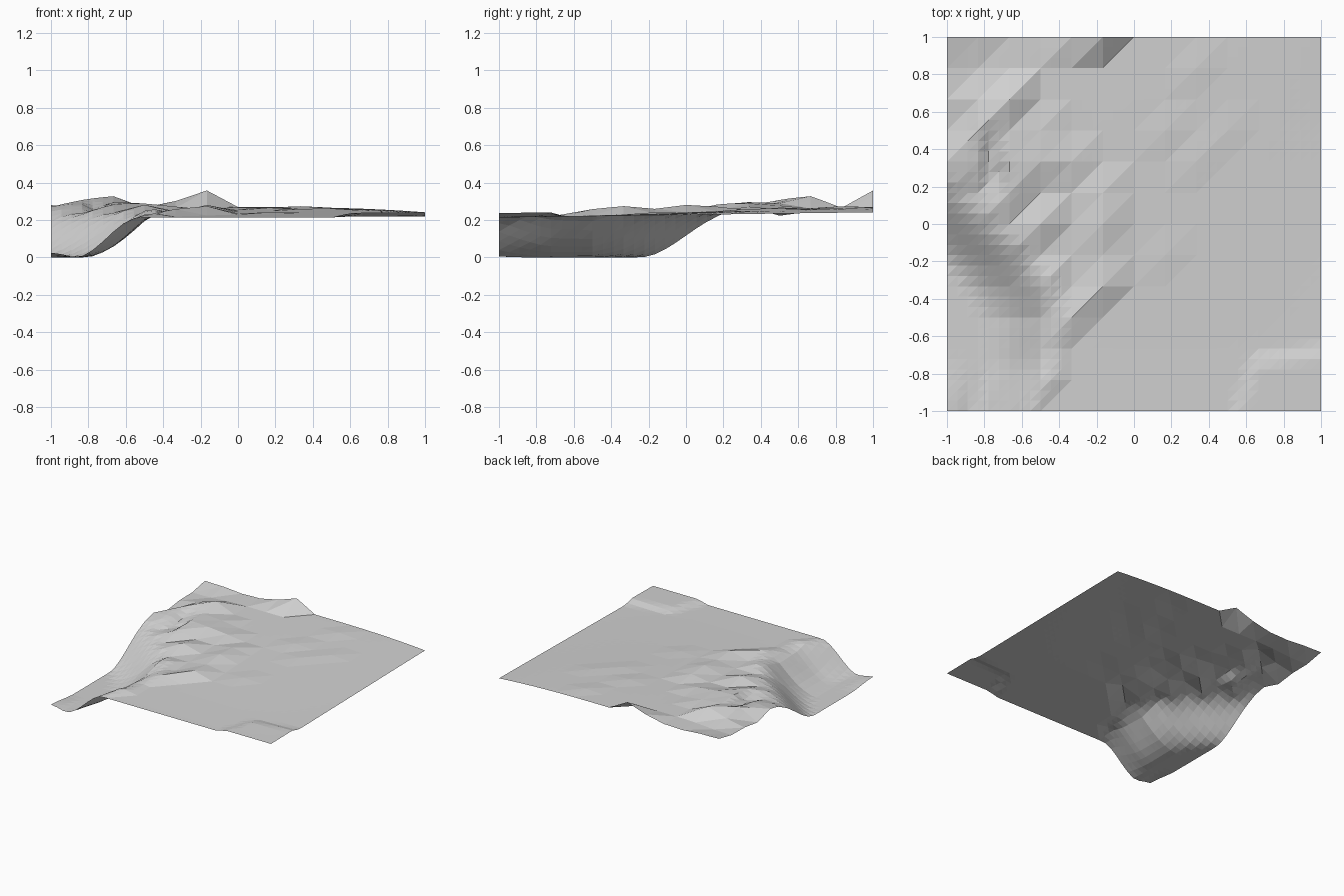
import bpy, bmesh

if "Cube" in bpy.data.objects:
    bpy.data.objects.remove(bpy.data.objects["Cube"])

N = 36            # fine cells per side
C = 1 / 6         # coarse terrain cell


def smooth(t):
    t = max(0.0, min(1.0, t))
    return t * t * (3 - 2 * t)


def interp(pts, v):
    if v <= pts[0][0]:
        return pts[0][1]
    for (a, fa), (b, fb) in zip(pts, pts[1:]):
        if v <= b:
            return fa + (fb - fa) * (v - a) / (b - a)
    return pts[-1][1]


# Middle line of the bank and its half width, by y
bank_x = [(-1, -.70), (-.75, -.60), (-.5, -.58), (-.35, -.65), (-.2, -.78), (0, -1.0), (1, -2.1)]
bank_w = [(-1, .17), (-.75, .22), (-.5, .26), (0, .28)]

# Hillocks on the coarse grid: column, row, height
hillocks = [(5, 12, .09), (4, 12, .035), (0, 12, .03), (1, 12, .025), (2, 8, .045),
            (2, 10, .07), (1, 10, .03), (1, 9, .065), (1, 8, .05), (2, 9, .035),
            (3, 9, .02), (3, 8, .035), (0, 8, .03), (5, 6, .04), (5, 7, .025),
            (5, 4, .045), (5, 5, .025), (4, 3, .035), (3, 3, .045), (3, 4, .04),
            (3, 2, .035), (3, 1, .03), (3, 6, .04), (2, 7, .04), (4, 8, .02),
            (8, 11, .008), (9, 9, .006), (7, 5, .006), (8, 8, .007), (7, 9, .008),
            (0, 9, -.02)]


def height(x, y):
    # gently swelling plain
    z = .230 + .012 * y
    z += .032 * max(0, 1 - (abs(x - .1) / .95) ** 2.5) * smooth(.5 + .5 * y)
    z += .012 * smooth((-.2 - x) / .5) * smooth(y + .6)
    # faceted hillocks
    for i, j, h in hillocks:
        dx, dy = x + 1 - i * C, y + 1 - j * C
        z += h * max(0, 1 - max(abs(dx), abs(dy), abs(dx - dy)) / C)
    # narrow gully near the left edge
    gx = -.74 - .15 * (y - .2)
    z -= .05 * max(0, 1 - abs(x - gx) / .09) * max(0, 1 - abs(y - .32) / .2)
    # low raised shelf in the front right corner
    edge = min((x - .55) - .35 * (y + 1), (-.68 - y) + .12 * (x - 1))
    z += .024 * smooth(edge / .1 + .5)
    # bank falling to the basin in the front left corner
    w = interp(bank_w, y)
    t = smooth((x - interp(bank_x, y) + w) / (2 * w))
    floor = .005 + .025 * smooth((-.85 - x) / .15) * smooth((-.7 - y) / .3)
    return floor + (z - floor) * t


bm = bmesh.new()
grid = [[bm.verts.new((x, y, height(x, y)))
         for x in (-1 + 2 * i / N for i in range(N + 1))]
        for y in (-1 + 2 * j / N for j in range(N + 1))]
low = min(v.co.z for v in bm.verts)
for v in bm.verts:
    v.co.z -= low
for j in range(N):
    for i in range(N):
        a, b = grid[j][i], grid[j][i + 1]
        c, d = grid[j + 1][i + 1], grid[j + 1][i]
        bm.faces.new((a, b, c))
        bm.faces.new((a, c, d))
me = bpy.data.meshes.new("terrain")
bm.to_mesh(me)
bm.free()
mat = bpy.data.materials.new("light grey")
mat.diffuse_color = (.64, .64, .64, 1)
mat.use_nodes = True
mat.node_tree.nodes["Principled BSDF"].inputs["Base Color"].default_value = mat.diffuse_color
me.materials.append(mat)
bpy.context.collection.objects.link(bpy.data.objects.new("terrain", me))
